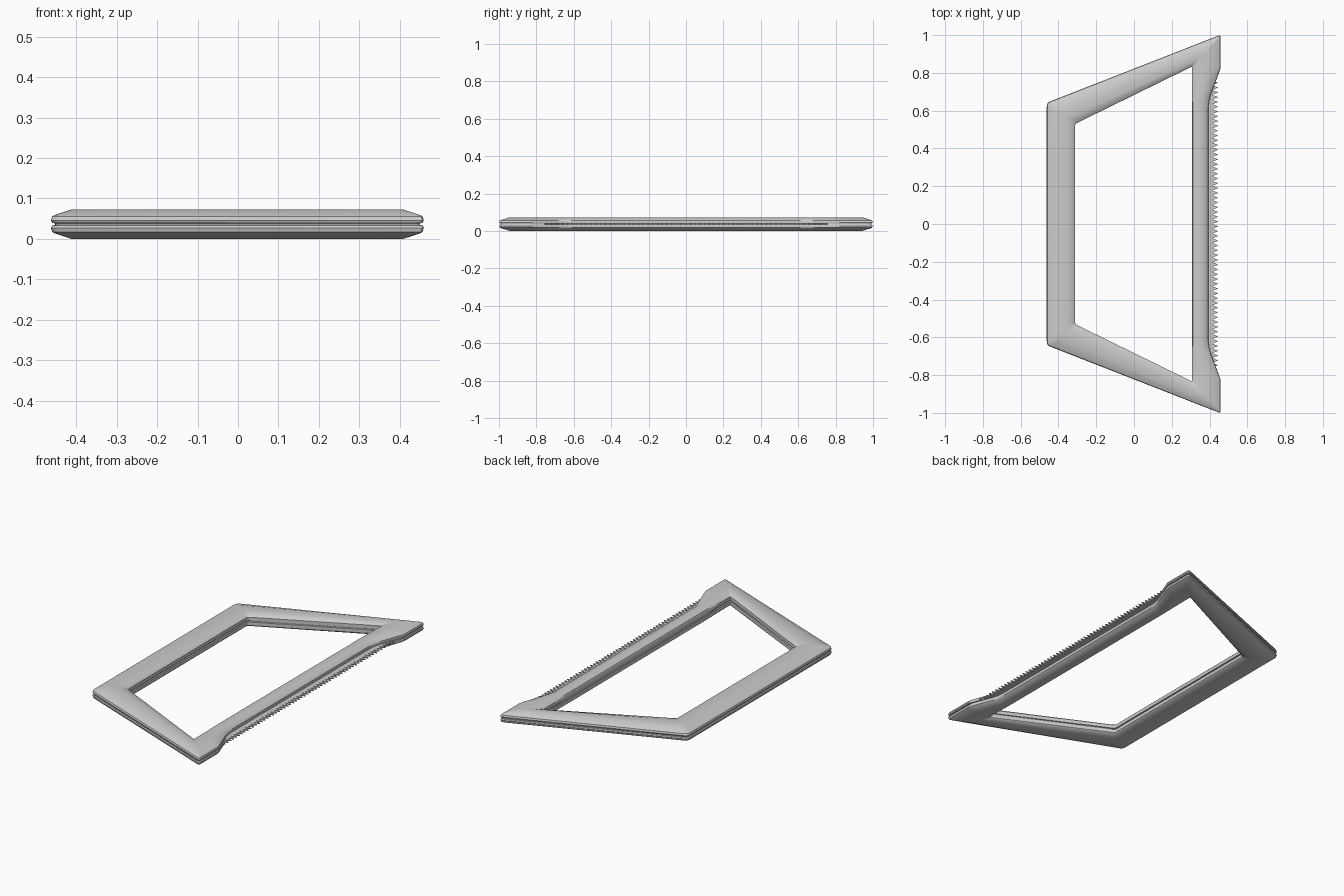
import bpy, bmesh
from mathutils import Vector

if "Cube" in bpy.data.objects:
    bpy.data.objects.remove(bpy.data.objects["Cube"])

MID = 0.0385


def mirrored(half):
    """Complete a half outline (clockwise, y > 0) across the x axis."""
    return half + [(x, -y, d) for x, y, d in reversed(half)]


def rounded(pts, n=4):
    """Round each corner (x, y, cut-back distance) with a quadratic arc."""
    out = []
    for i, (x, y, d) in enumerate(pts):
        p = Vector((x, y))
        a = p + (Vector(pts[i - 1][:2]) - p).normalized() * d
        b = p + (Vector(pts[(i + 1) % len(pts)][:2]) - p).normalized() * d
        for k in range(n + 1):
            t = k / n
            out.append(a * (1 - t) ** 2 + p * 2 * t * (1 - t) + b * t * t)
    return out


def finish(bm, name):
    bmesh.ops.recalc_face_normals(bm, faces=bm.faces)
    me = bpy.data.meshes.new(name)
    bm.to_mesh(me)
    bm.free()
    ob = bpy.data.objects.new(name, me)
    bpy.context.collection.objects.link(ob)
    return ob


# Outlines of the trapezoid frame, point for point
outer = rounded(mirrored([(-0.462, 0.642, 0.02), (0.459, 1.002, 0.014),
                          (0.459, 0.825, 0.015), (0.394, 0.65, 0.04)]))
inner = rounded(mirrored([(-0.312, 0.53, 0.014), (0.308, 0.834, 0.006),
                          (0.308, 0.76, 0.015), (0.308, 0.62, 0.04)]))

# Cross-section of one shell: (fraction outer to inner, height above seam)
section = [(0.07, 0.002), (0.02, 0.003), (0.0, 0.009), (0.02, 0.019), (0.06, 0.0225),
           (0.34, 0.0365), (0.75, 0.0365), (0.96, 0.029), (1.0, 0.023),
           (1.0, 0.004), (0.96, 0.002)]
section = section + [(t, -h) for t, h in reversed(section)]
bm = bmesh.new()
rings = [[bm.verts.new((*o.lerp(i, t), MID + h)) for o, i in zip(outer, inner)]
         for t, h in section]
for r, ring in enumerate(rings):
    nxt = rings[(r + 1) % len(rings)]
    for k in range(len(ring)):
        j = (k + 1) % len(ring)
        bm.faces.new((ring[k], ring[j], nxt[j], nxt[k]))
bmesh.ops.translate(bm, verts=bm.verts, vec=(0, 0, -min(v.co.z for v in bm.verts)))
frame = finish(bm, "frame")
bpy.context.view_layer.objects.active = frame
frame.select_set(True)
bpy.ops.object.shade_smooth_by_angle(angle=0.6)

# Thin serrated blade seated in the seam
teeth, length = 60, 1.52
step = length / teeth
outline = [(0.345, length / 2), (0.345, -length / 2)]
for k in range(teeth):
    y = -length / 2 + k * step
    outline += [(0.415, y), (0.446, y + step / 2)]
outline.append((0.415, length / 2))
bm = bmesh.new()
face = bm.faces.new([bm.verts.new((x, y, 0.0335)) for x, y in outline])
ext = bmesh.ops.extrude_face_region(bm, geom=[face])
bmesh.ops.translate(bm, vec=(0, 0, 0.006),
                    verts=[g for g in ext["geom"] if isinstance(g, bmesh.types.BMVert)])
finish(bm, "serrated_blade")
